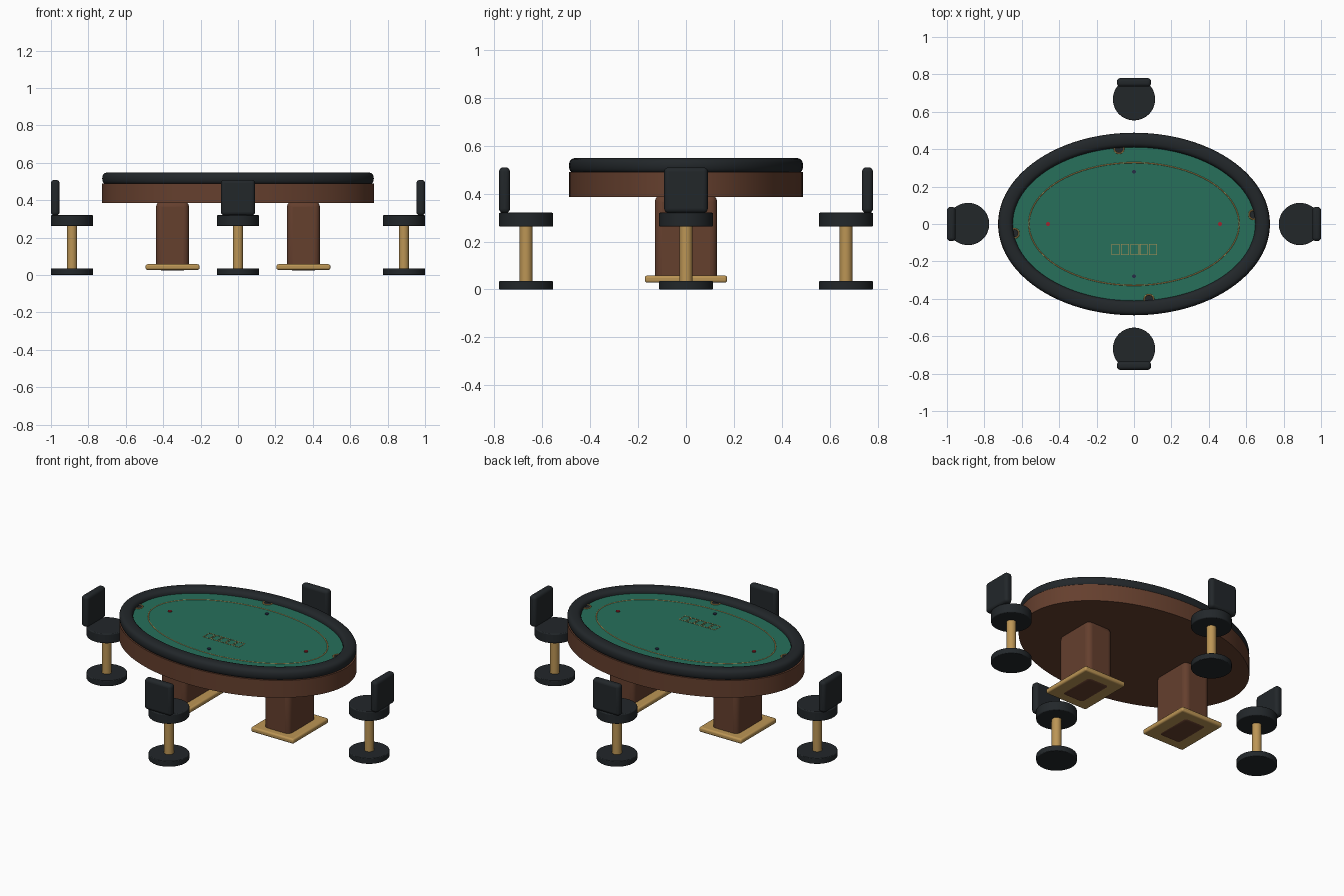
import bpy, bmesh, math
from mathutils import Matrix, Vector

if "Cube" in bpy.data.objects:
    bpy.data.objects.remove(bpy.data.objects["Cube"])


def material(name, rgb):
    m = bpy.data.materials.new(name)
    m.diffuse_color = (*rgb, 1)
    m.use_nodes = True
    m.node_tree.nodes["Principled BSDF"].inputs["Base Color"].default_value = m.diffuse_color
    return m


WOOD = material("wood", (0.13, 0.05, 0.027))
LEATHER = material("leather", (0.016, 0.02, 0.023))
GOLD = material("brass", (0.50, 0.30, 0.09))
FELT = material("felt", (0.02, 0.16, 0.105))
RED = material("red", (0.35, 0.02, 0.03))
NAVY = material("navy", (0.02, 0.025, 0.06))


def finish(bm, name, mat, bevel=0, segments=3):
    bmesh.ops.recalc_face_normals(bm, faces=bm.faces[:])
    mesh = bpy.data.meshes.new(name)
    bm.to_mesh(mesh)
    bm.free()
    mesh.materials.append(mat)
    obj = bpy.data.objects.new(name, mesh)
    bpy.context.collection.objects.link(obj)
    if bevel:
        mod = obj.modifiers.new("bevel", 'BEVEL')
        mod.width, mod.segments = bevel, segments
        mod.limit_method = 'ANGLE'
        mod.angle_limit = math.radians(40)
    bpy.ops.object.select_all(action='DESELECT')
    bpy.context.view_layer.objects.active = obj
    obj.select_set(True)
    bpy.ops.object.shade_smooth_by_angle(angle=math.radians(35))
    return obj


def disc(name, mat, x, y, z0, z1, rx, ry=None, seg=48, bevel=0):
    bm = bmesh.new()
    m = Matrix.Translation((x, y, (z0 + z1) / 2)) @ Matrix.Diagonal((rx, ry or rx, z1 - z0, 1))
    bmesh.ops.create_cone(bm, cap_ends=True, segments=seg, radius1=1, radius2=1, depth=1, matrix=m)
    return finish(bm, name, mat, bevel)


def box(name, mat, centre, size, bevel=0, segments=3):
    bm = bmesh.new()
    m = Matrix.Translation(centre) @ Matrix.Diagonal((*size, 1))
    bmesh.ops.create_cube(bm, size=1, matrix=m)
    return finish(bm, name, mat, bevel, segments)


def ring(name, mat, centre, rx, ry, half_w, half_h, power=2, seg=96, sides=20):
    """Elliptical ring with a superellipse cross-section."""
    bm = bmesh.new()
    loops = []
    for i in range(seg):
        a = 2 * math.pi * i / seg
        loop = []
        for j in range(sides):
            b = 2 * math.pi * j / sides
            c, s = math.cos(b), math.sin(b)
            w = half_w * math.copysign(abs(c) ** (2 / power), c)
            h = half_h * math.copysign(abs(s) ** (2 / power), s)
            loop.append(bm.verts.new(Vector(centre) + Vector(
                ((rx + w) * math.cos(a), (ry + w) * math.sin(a), h))))
        loops.append(loop)
    for i in range(seg):
        p, q = loops[i], loops[(i + 1) % seg]
        for j in range(sides):
            k = (j + 1) % sides
            bm.faces.new((p[j], q[j], q[k], p[k]))
    return finish(bm, name, mat)


# Table top: wooden apron, felt surface, padded rail
FELT_Z = 0.52
disc("table_apron", WOOD, 0, 0, 0.385, 0.49, 0.727, 0.487, seg=96)
disc("felt_surface", FELT, 0, 0, 0.48, FELT_Z, 0.675, 0.437, seg=96)
ring("padded_rail", LEATHER, (0, 0, 0.516), 0.687, 0.449, 0.039, 0.033, power=2.7)

# Betting line
ring("betting_line", GOLD, (0, 0, FELT_Z), 0.562, 0.328, 0.003, 0.0015, sides=6)

# Cup holders tucked against the rail
for i, (x, y) in enumerate([(-0.08, 0.402), (0.64, 0.05), (-0.64, -0.05), (0.08, -0.402)]):
    ring(f"cup_holder_rim_{i}", GOLD, (x, y, FELT_Z + 0.001), 0.025, 0.025, 0.004, 0.004, seg=32, sides=8)
    disc(f"cup_holder_well_{i}", LEATHER, x, y, FELT_Z - 0.02, FELT_Z + 0.001, 0.023, seg=32)

# Marker buttons on the felt
for i, s in enumerate((-1, 1)):
    disc(f"red_marker_{i}", RED, 0.46 * s, 0, FELT_Z - 0.004, FELT_Z + 0.005, 0.011, seg=24)
    disc(f"dark_marker_{i}", NAVY, 0, 0.28 * s, FELT_Z - 0.004, FELT_Z + 0.005, 0.01, seg=24)

# Five card outlines
for i in range(5):
    cx, cy = (i - 2) * 0.05 + 0.002, -0.137
    for s in (-1, 1):
        box(f"card_outline_side_{i}_{s}", GOLD, (cx + s * 0.02, cy, FELT_Z), (0.003, 0.06, 0.003))
        box(f"card_outline_end_{i}_{s}", GOLD, (cx, cy + s * 0.0285, FELT_Z), (0.037, 0.003, 0.003))

# Twin pedestals with brass foot plates
for side, s in (("left", -1), ("right", 1)):
    box(f"pedestal_{side}", WOOD, (0.35 * s, 0, 0.21), (0.176, 0.26, 0.37), 0.03, 4)
    box(f"foot_plate_{side}", GOLD, (0.35 * s, 0, 0.043), (0.288, 0.344, 0.03), 0.01, 3)


# Four stools with backrests on the outer side
def stool(label, x, y):
    disc(f"stool_base_{label}", LEATHER, x, y, 0, 0.035, 0.113, bevel=0.004)
    disc(f"stool_post_{label}", GOLD, x, y, 0.03, 0.27, 0.027, seg=32)
    disc(f"stool_seat_{label}", LEATHER, x, y, 0.262, 0.32, 0.113, bevel=0.005)
    d = Vector((x, y, 0)).normalized()
    size = (0.046, 0.182, 0.19) if abs(d.x) > 0.5 else (0.182, 0.046, 0.19)
    centre = Vector((x, y, 0.414)) + d * 0.09
    box(f"stool_back_{label}", LEATHER, centre, size, 0.018, 4)


stool("left", -0.887, 0)
stool("right", 0.887, 0)
stool("front", 0, -0.667)
stool("rear", 0, 0.667)
